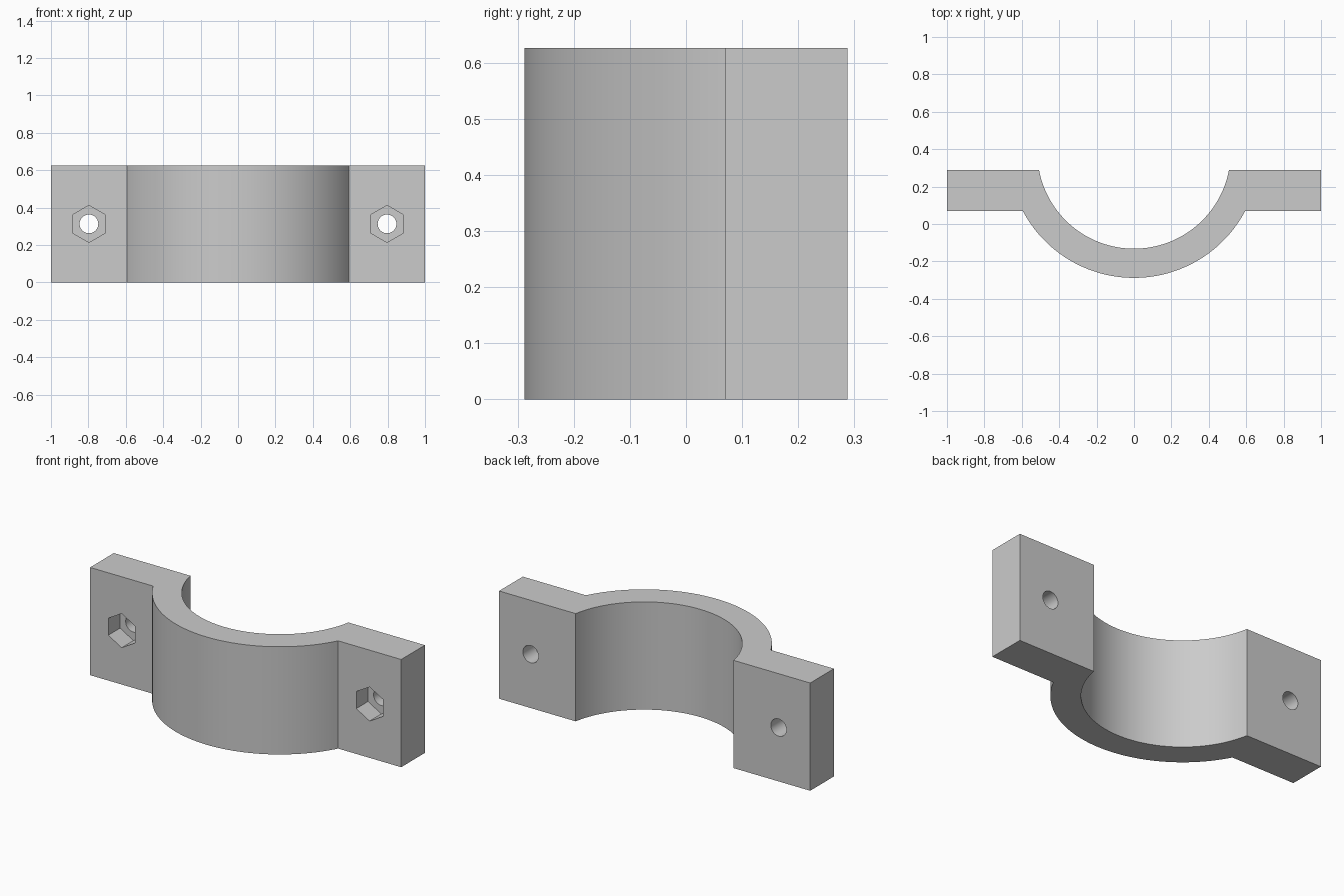
import bpy, bmesh, math
from mathutils import Matrix

if "Cube" in bpy.data.objects:
    bpy.data.objects.remove(bpy.data.objects["Cube"], do_unlink=True)

HEIGHT = 0.626
BACK, FLANGE_FRONT = 0.288, 0.07
AXIS_Y, R_IN, R_OUT = 0.385, 0.517, 0.673
BOLT_X, BOLT_R, NUT_R, NUT_DEPTH = 0.797, 0.05, 0.099, 0.108

grey = bpy.data.materials.new("plain grey")
grey.use_nodes = True
grey.diffuse_color = (0.6, 0.6, 0.6, 1)
grey.node_tree.nodes["Principled BSDF"].inputs["Base Color"].default_value = (0.6, 0.6, 0.6, 1)


def make_object(name, bm):
    bmesh.ops.recalc_face_normals(bm, faces=bm.faces)
    mesh = bpy.data.meshes.new(name)
    bm.to_mesh(mesh)
    bm.free()
    mesh.materials.append(grey)
    obj = bpy.data.objects.new(name, mesh)
    bpy.context.collection.objects.link(obj)
    return obj


def arc(radius, end_y, steps=64):
    """Arc below the clamp axis, from -x to +x, ending at height end_y."""
    half = math.acos((AXIS_Y - end_y) / radius)
    angles = [half * (2 * i / steps - 1) for i in range(steps + 1)]
    return [(radius * math.sin(a), AXIS_Y - radius * math.cos(a)) for a in angles]


def cutter(name, x, radius, sides, y0, y1):
    """Hidden prism along y used to cut a bolt hole or nut pocket."""
    bm = bmesh.new()
    place = Matrix.Translation((x, (y0 + y1) / 2, HEIGHT / 2)) @ Matrix.Rotation(math.pi / 2, 4, "X")
    bmesh.ops.create_cone(bm, cap_ends=True, segments=sides, radius1=radius,
                          radius2=radius, depth=y1 - y0, matrix=place)
    obj = make_object(name, bm)
    obj.hide_render = True
    obj.hide_set(True)
    return obj


# Clamp half: one profile with flanges and curved saddle, extruded upwards
outline = [(-1, BACK), (-1, FLANGE_FRONT)] + arc(R_OUT, FLANGE_FRONT)
outline += [(1, FLANGE_FRONT), (1, BACK)] + arc(R_IN, BACK)[::-1]
bm = bmesh.new()
base = bm.faces.new([bm.verts.new((x, y, 0)) for x, y in outline])
top = bmesh.ops.extrude_face_region(bm, geom=[base], use_keep_orig=True)
bmesh.ops.translate(bm, vec=(0, 0, HEIGHT),
                    verts=[v for v in top["geom"] if isinstance(v, bmesh.types.BMVert)])
clamp = make_object("pipe_clamp_half", bm)

# Bolt holes and hexagonal nut pockets in both flanges
cutters = []
for side, x in (("left", BOLT_X), ("right", -BOLT_X)):
    cutters.append(cutter(side + "_nut_pocket_cutter", x, NUT_R, 6,
                          FLANGE_FRONT - 0.1, FLANGE_FRONT + NUT_DEPTH))
    cutters.append(cutter(side + "_bolt_hole_cutter", x, BOLT_R, 32,
                          FLANGE_FRONT - 0.2, BACK + 0.1))
bpy.context.view_layer.objects.active = clamp
clamp.select_set(True)
for c in cutters:
    mod = clamp.modifiers.new(c.name, "BOOLEAN")
    mod.operation = "DIFFERENCE"
    mod.solver = "EXACT"
    mod.object = c
    bpy.ops.object.modifier_apply(modifier=mod.name)
    bpy.data.objects.remove(c, do_unlink=True)

# Smooth curves, crisp edges
bpy.ops.object.shade_smooth_by_angle(angle=math.radians(25))
